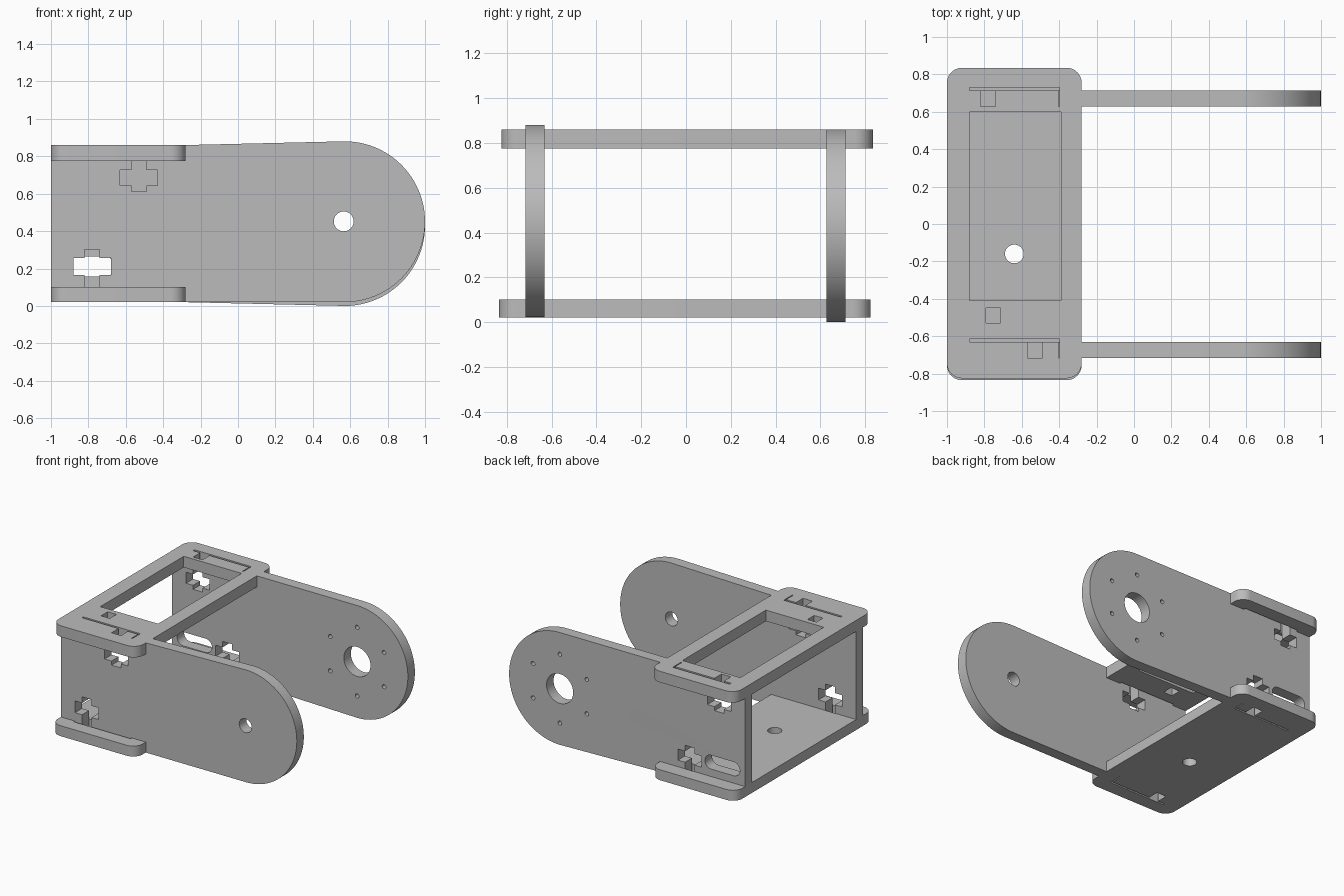
import bpy, bmesh, math
from mathutils import Matrix

cube = bpy.data.objects.get("Cube")
if cube:
    bpy.data.objects.remove(cube, do_unlink=True)

grey = bpy.data.materials.new("plain grey")
grey.use_nodes = True
colour = (0.5, 0.5, 0.5, 1)
grey.diffuse_color = colour
grey.node_tree.nodes["Principled BSDF"].inputs["Base Color"].default_value = colour


# Outline helpers, each giving a list of 2D points
def arc(cx, cy, r, start, end, steps):
    angles = [math.radians(start + (end - start) * i / steps) for i in range(steps + 1)]
    return [(cx + r * math.cos(a), cy + r * math.sin(a)) for a in angles]


def circle(cx, cy, r, steps=40):
    return arc(cx, cy, r, 0, 360, steps)[:-1]


def rect(x0, x1, y0, y1):
    return [(x0, y0), (x1, y0), (x1, y1), (x0, y1)]


def rounded(x0, x1, y0, y1, r, steps=10):
    corners = [(x1 - r, y1 - r), (x0 + r, y1 - r), (x0 + r, y0 + r), (x1 - r, y0 + r)]
    return [p for i, (x, y) in enumerate(corners)
            for p in arc(x, y, r, 90 * i, 90 * i + 90, steps)]


def nut_notch(cx, edge, near, far, tip):
    """Cross-shaped bolt and nut pocket open at a tab edge, left to right."""
    stem, bar = 0.04, 0.10
    left = [(-stem, edge), (-stem, near), (-bar, near),
            (-bar, far), (-stem, far), (-stem, tip)]
    right = [(-x, z) for x, z in reversed(left)]
    return [(cx + x, z) for x, z in left + right]


def sheet(name, outlines, thickness, matrix):
    """Cut sheet: first outline is the border, the rest are holes."""
    curve = bpy.data.curves.new(name, 'CURVE')
    curve.dimensions = '2D'
    curve.fill_mode = 'BOTH'
    curve.extrude = thickness / 2
    for points in outlines:
        spline = curve.splines.new('POLY')
        spline.points.add(len(points) - 1)
        for point, (x, y) in zip(spline.points, points):
            point.co = (x, y, 0, 1)
        spline.use_cyclic_u = True
    obj = bpy.data.objects.new(name, curve)
    bpy.context.collection.objects.link(obj)
    bpy.ops.object.select_all(action='DESELECT')
    obj.select_set(True)
    bpy.context.view_layer.objects.active = obj
    bpy.ops.object.convert(target='MESH')
    obj = bpy.context.view_layer.objects.active
    bm = bmesh.new()
    bm.from_mesh(obj.data)
    bmesh.ops.remove_doubles(bm, verts=bm.verts, dist=0.0001)
    bmesh.ops.recalc_face_normals(bm, faces=bm.faces)
    bm.transform(matrix)
    bm.to_mesh(obj.data)
    bm.free()
    obj.data.materials.clear()
    obj.data.materials.append(grey)
    bpy.ops.object.shade_smooth_by_angle(angle=math.radians(30))
    return obj


# Shared levels of the two cross plates and the tabs
X0, X1 = -1.0, -0.28
TAB0, TAB1 = -0.88, -0.405
BOT, BOT_IN, TOP_IN, TOP = 0.02, 0.10, 0.775, 0.86
THICK = 0.085
PIVOT, RADIUS = 0.57, 0.43


def side_plate(name, y, pivot_z, top_x, low_x, low_levels, holes):
    border = [(X0, BOT_IN), (X0, TOP_IN), (TAB0, TOP_IN), (TAB0, TOP)]
    border += nut_notch(top_x, TOP, 0.727, 0.643, 0.612)
    border += [(TAB1, TOP), (TAB1, TOP_IN), (X1, TOP_IN), (X1, TOP)]
    border += arc(PIVOT, pivot_z, RADIUS, 90, -90, 48)
    border += [(X1, BOT), (X1, BOT_IN), (TAB1, BOT_IN), (TAB1, BOT)]
    border += reversed(nut_notch(low_x, BOT, *low_levels))
    border += [(TAB0, BOT), (TAB0, BOT_IN)]
    upright = Matrix.Translation((0, y, 0)) @ Matrix.Rotation(math.radians(90), 4, 'X')
    return sheet(name, [border] + holes, THICK, upright)


# Front arm with a small pivot hole
side_plate("front_side_plate", -0.674, 0.45, -0.53, -0.78, (0.165, 0.255, 0.302),
           [circle(PIVOT - 0.005, 0.452, 0.053)])

# Back arm with a large hub hole, a ring of screw holes and a cable slot
hub = [circle(PIVOT, 0.43, 0.113)]
hub += [circle(x, z, 0.016, 16) for x, z in arc(PIVOT, 0.43, 0.263, 90, 390, 5)]
hub.append(rounded(-0.955, -0.66, 0.157, 0.263, 0.052))
side_plate("back_side_plate", 0.67, 0.43, -0.78, -0.53, (0.15, 0.235, 0.28), hub)


def cross_plate(name, z0, z1, y0, y1, slots, holes):
    border = rounded(X0, X1, y0, y1, 0.08)
    tab_slots = [rect(TAB0, TAB1 + 0.007, a, b) for a, b in slots]
    return sheet(name, [border] + tab_slots + holes, z1 - z0,
                 Matrix.Translation((0, 0, (z0 + z1) / 2)))


# Top frame with a window and a square hole, bottom plate with a round hole
cross_plate("top_plate", TOP_IN, TOP, -0.825, 0.835,
            [(-0.7165, -0.615), (0.6275, 0.73)],
            [rect(-0.88, -0.39, -0.41, 0.60), rect(-0.79, -0.715, -0.53, -0.45)])
cross_plate("bottom_plate", BOT, BOT_IN, -0.835, 0.825,
            [(-0.73, -0.6315), (0.615, 0.7125)],
            [circle(-0.64, -0.16, 0.05)])
